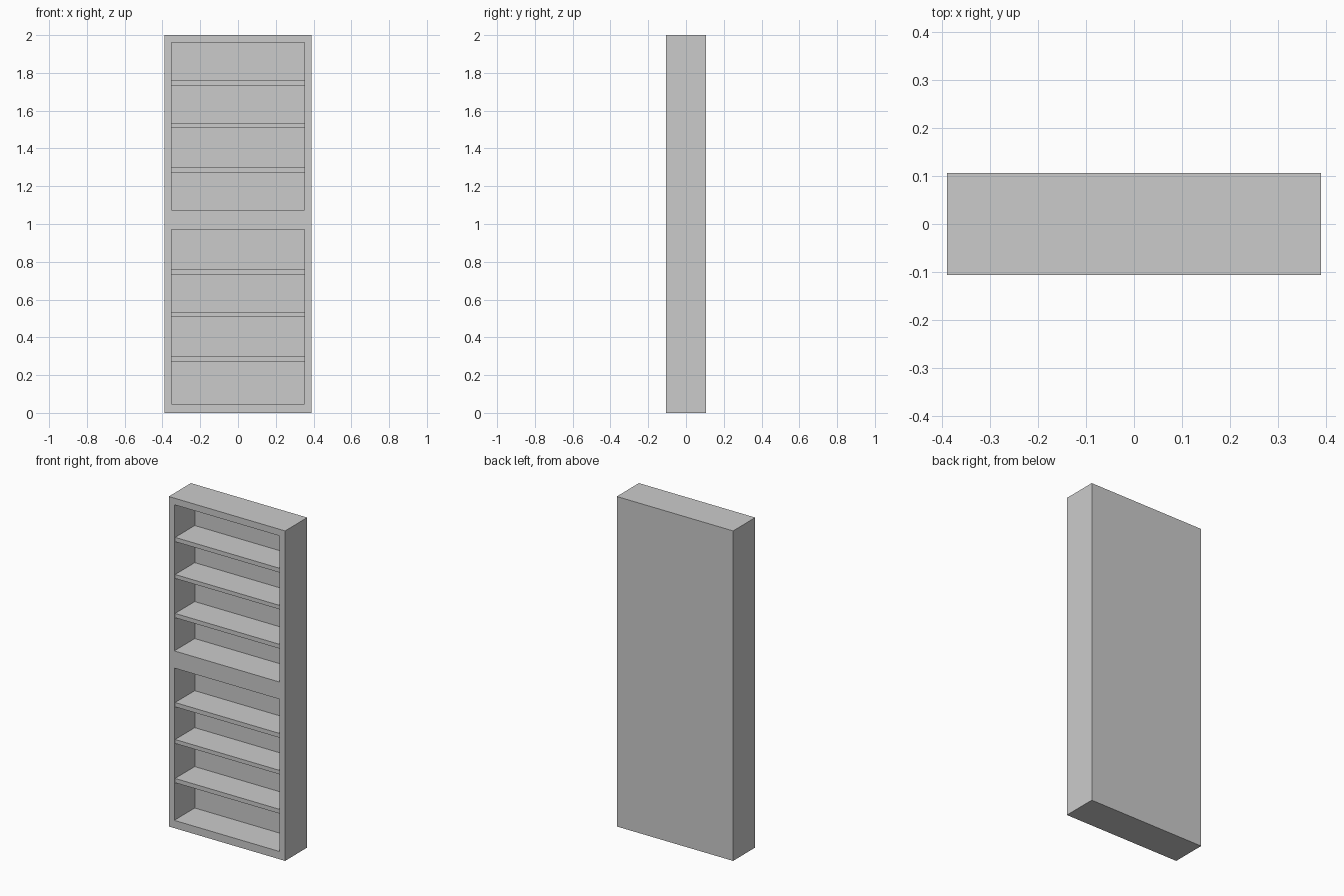
import bpy

if "Cube" in bpy.data.objects:
    bpy.data.objects.remove(bpy.data.objects["Cube"])

W, D, H = 0.78, 0.212, 2.0      # outer size
IN = 0.353                      # half width of the openings
BACK = 0.09                     # y of the inner back surface
SHELF_FRONT = -0.098            # shelves sit slightly behind the frame


def box(name, x0, x1, y0, y1, z0, z1):
    bpy.ops.mesh.primitive_cube_add(
        size=1, location=((x0 + x1) / 2, (y0 + y1) / 2, (z0 + z1) / 2))
    ob = bpy.context.object
    ob.name = name
    ob.scale = (x1 - x0, y1 - y0, z1 - z0)
    bpy.ops.object.transform_apply(location=False, rotation=False, scale=True)
    return ob


# Cabinet carcass with two open bays
carcass = box("carcass", -W / 2, W / 2, -D / 2, D / 2, 0, H)
for z0, z1 in ((0.047, 0.97), (1.074, 1.96)):
    cutter = box("bay_cutter", -IN, IN, -0.3, BACK, z0, z1)
    cutter.hide_render = True
    mod = carcass.modifiers.new("bay", 'BOOLEAN')
    mod.operation = 'DIFFERENCE'
    mod.solver = 'EXACT'
    mod.object = cutter
    bpy.context.view_layer.objects.active = carcass
    bpy.ops.object.modifier_apply(modifier=mod.name)
    bpy.data.objects.remove(cutter)

# Shelves, three per bay
shelves = ((0.272, 0.298), (0.51, 0.534), (0.732, 0.758),
           (1.272, 1.298), (1.51, 1.534), (1.733, 1.759))
for i, (z0, z1) in enumerate(shelves):
    box(f"shelf_{i + 1}", -IN, IN, SHELF_FRONT, BACK, z0, z1)
